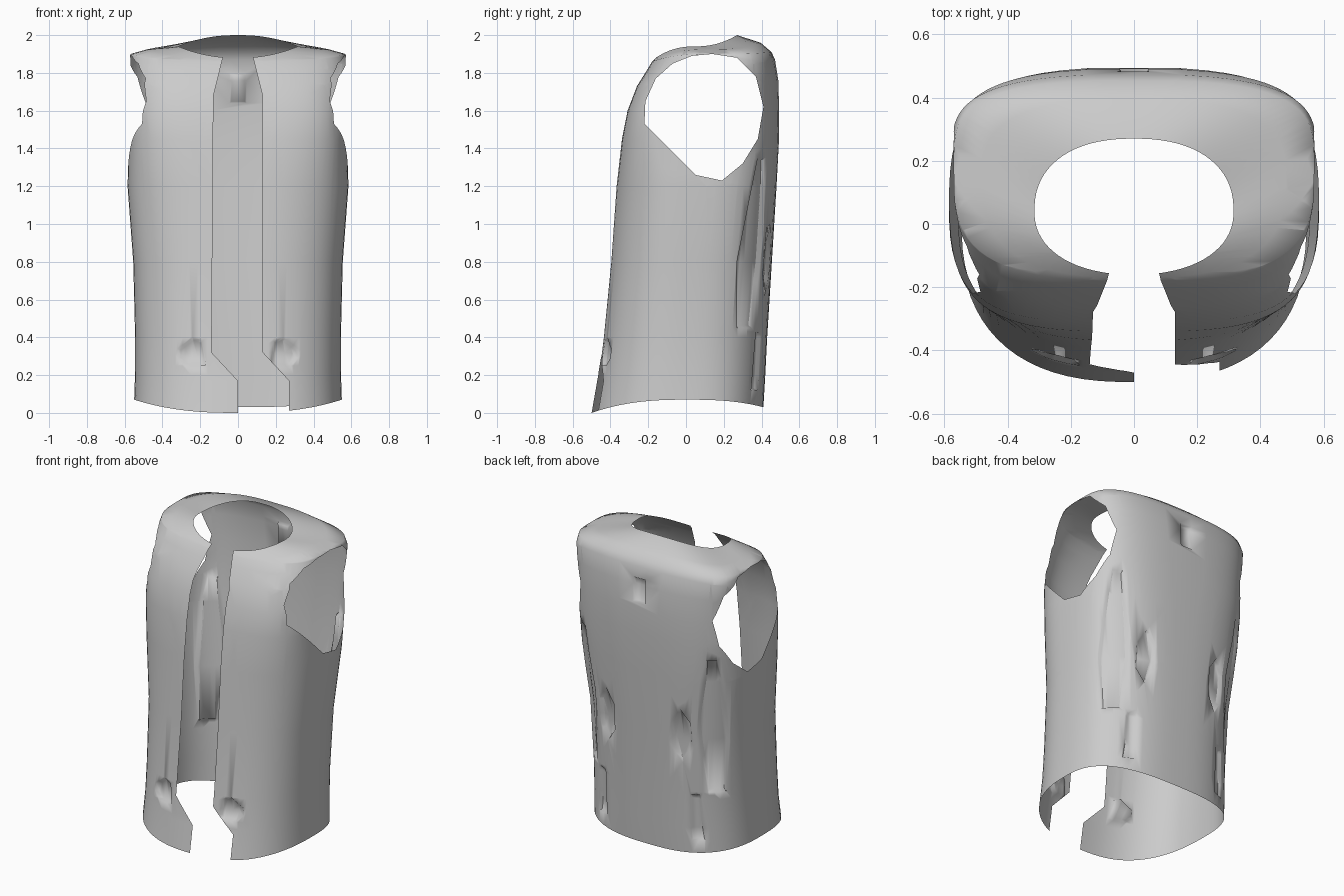
import bpy, bmesh, math
from mathutils import Vector

if "Cube" in bpy.data.objects:
    bpy.data.objects.remove(bpy.data.objects["Cube"])

COLS = 72
# rows: z front/side/back, half width, widest y, front y, back y, front power, back power, back bow
ROWS = [
    (0.00, 0.07, 0.03, .550, .00, -.50, .41, 2.5, 2.7, .00),
    (0.20, 0.22, 0.20, .545, .00, -.465, .42, 2.5, 2.7, .00),
    (0.40, 0.40, 0.40, .545, .00, -.44, .43, 2.5, 2.7, .00),
    (0.80, 0.80, 0.80, .555, .02, -.40, .455, 2.5, 2.8, .02),
    (1.20, 1.20, 1.20, .585, .05, -.37, .48, 2.7, 3.2, .05),
    (1.45, 1.45, 1.45, .578, .08, -.34, .495, 3.4, 4.0, .12),
    (1.60, 1.60, 1.60, .570, .10, -.31, .497, 3.8, 4.5, .15),
    (1.73, 1.75, 1.76, .570, .12, -.26, .493, 3.6, 4.8, .15),
    (1.81, 1.84, 1.87, .578, .15, -.21, .475, 3.2, 4.8, .15),
    (1.86, 1.90, 1.91, .570, .16, -.18, .455, 3.0, 4.2, .12),
    (1.87, 1.925, 1.96, .48, .14, -.17, .395, 2.7, 3.0, .05),
    (1.88, 1.94, 2.00, .315, .04, -.16, .27, 2.2, 2.3, .00),
]


def spow(v, p):
    return math.copysign(abs(v) ** p, v)


def ring(row):
    zf, zs, zb, hw, yc, yf, yb, nf, nb, bow = row
    pts = []
    for i in range(COLS):
        a = 2 * math.pi * (i + .5) / COLS
        c, s = math.cos(a), math.sin(a)
        n, d, ze = (nb, yb - yc, zb) if s > 0 else (nf, yc - yf, zf)
        u = spow(c, 2 / n)
        if s > 0:
            d *= 1 - bow * u * u
        pts.append((hw * u, yc + d * spow(s, 2 / n), zs + (ze - zs) * s * s))
    return pts


# body and shoulders as a loft of rings
bm = bmesh.new()
rings = [[bm.verts.new(p) for p in ring(r)] for r in ROWS]
for lo, hi in zip(rings, rings[1:]):
    for i in range(COLS):
        j = (i + 1) % COLS
        bm.faces.new((lo[i], lo[j], hi[j], hi[i]))


def outline(poly, axis, where, sink=None):
    """Score a convex outline along axis 0 (x) or 1 (y); delete or sink its faces."""
    other = 1 - axis
    planes = []
    mid = [sum(p[k] for p in poly) / len(poly) for k in (0, 1)]
    for (u0, w0), (u1, w1) in zip(poly, poly[1:] + poly[:1]):
        n = Vector((0, 0, 0))
        n[other], n[2] = w1 - w0, u0 - u1
        n.normalize()
        co = Vector((0, 0, w0))
        co[other] = u0
        m = Vector((0, 0, mid[1]))
        m[other] = mid[0]
        if n.dot(m - co) > 0:
            n = -n
        planes.append((co, n))
    us, ws = [p[0] for p in poly], [p[1] for p in poly]

    def near(f):
        u = [v.co[other] for v in f.verts]
        w = [v.co.z for v in f.verts]
        return (where(f.calc_center_median()) and max(u) > min(us) and min(u) < max(us)
                and max(w) > min(ws) and min(w) < max(ws))

    for co, n in planes:
        faces = [f for f in bm.faces if near(f)]
        geom = set(faces)
        for f in faces:
            geom.update(f.edges)
            geom.update(f.verts)
        bmesh.ops.bisect_plane(bm, geom=list(geom), dist=1e-5, plane_co=co, plane_no=n)
    inside = [f for f in bm.faces if where(f.calc_center_median())
              and all(n.dot(f.calc_center_median() - co) < 0 for co, n in planes)]
    if sink is None:
        bmesh.ops.delete(bm, geom=inside, context='FACES')
    else:
        bm.normal_update()
        bmesh.ops.inset_region(bm, faces=inside, thickness=.012, depth=-sink,
                               use_even_offset=False, use_boundary=True)


def front(c):
    return c.y < -.05


def back(c):
    return c.y > .2


def hexagon(x, z, w, h):
    return [(x - w, z - h / 2), (x, z - h), (x + w, z - h / 2),
            (x + w, z + h / 2), (x, z + h), (x - w, z + h / 2)]


# front opening with its overlapping lower flap
outline([(-.14, .32), (.13, .32), (.13, 1.68), (.08, 1.88), (.02, 2.1),
         (-.02, 2.1), (-.08, 1.88), (-.13, 1.68)], 1, front)
outline([(-.14, .32), (0, .17), (.27, .17), (.13, .32)], 1, front)
outline([(0, .17), (0, -.2), (.27, -.2), (.27, .17)], 1, front)

ARMHOLE = [(-.22, 1.53), (-.215, 1.65), (-.16, 1.77), (-.07, 1.85), (.03, 1.89), (.14, 1.90),
           (.27, 1.88), (.37, 1.78), (.41, 1.62), (.38, 1.45), (.30, 1.32), (.19, 1.23), (.05, 1.26)]
SEAM = [(.27, .45), (.35, .45), (.41, .95), (.42, 1.35), (.38, 1.35), (.27, .8)]
LOWER_SEAM = [(.345, .12), (.38, .12), (.40, .43), (.37, .43)]

# armholes, back seams and pockets on both sides
for sgn in (-1, 1):
    def side(c, sgn=sgn):
        return c.x * sgn > .3
    outline(ARMHOLE, 0, side)
    outline(SEAM, 0, side, .02)
    outline(LOWER_SEAM, 0, side, .015)
    outline(hexagon(sgn * .27, .82, .06, .18), 1, back, .02)
    outline([(sgn * x, z) for x, z in ((.17, .25), (.28, .25), (.32, .29),
                                       (.32, .34), (.24, .40), (.19, .38))], 1, front, .02)

# slot at the back of the neck
outline([(-.045, 1.64), (.045, 1.64), (.045, 1.80), (-.045, 1.80)], 1, back, .02)

bmesh.ops.remove_doubles(bm, verts=bm.verts, dist=.0005)
me = bpy.data.meshes.new("vest")
bm.to_mesh(me)
bm.free()
vest = bpy.data.objects.new("vest", me)
bpy.context.collection.objects.link(vest)
bpy.context.view_layer.objects.active = vest
vest.select_set(True)
bpy.ops.object.shade_smooth_by_angle(angle=math.radians(80))
